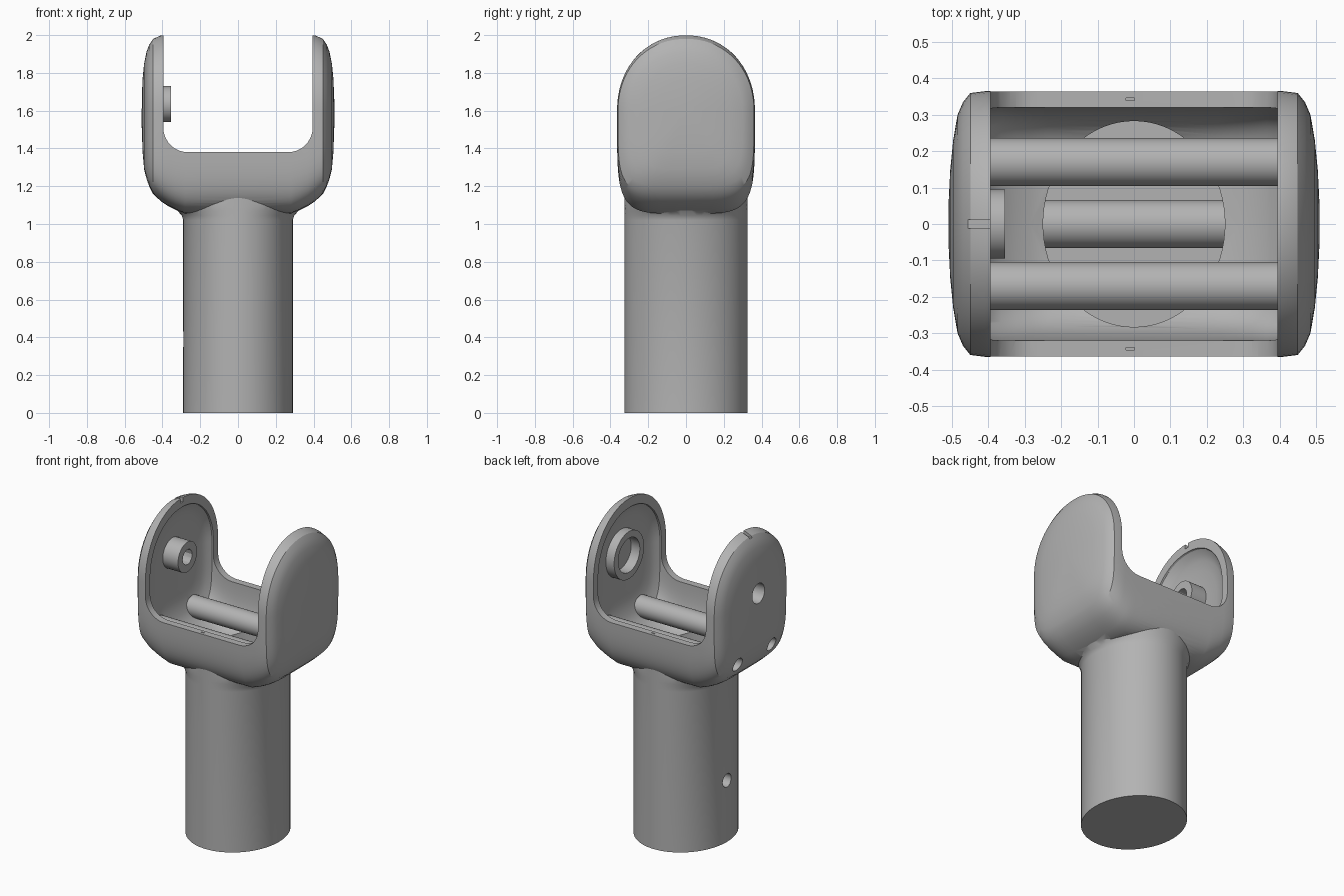
import bpy
import bmesh
from math import cos, sin, pi, radians
from mathutils import Matrix

old = bpy.data.objects.get("Cube")
if old:
    bpy.data.objects.remove(old, do_unlink=True)

grey = bpy.data.materials.new("plain grey")
grey.use_nodes = True
grey.diffuse_color = (0.45, 0.45, 0.45, 1)
grey.node_tree.nodes["Principled BSDF"].inputs["Base Color"].default_value = (0.45, 0.45, 0.45, 1)

MID = 1.6      # height of the widest part of the head
AXLE = 1.635   # height of the axle boss and socket


def to_object(bm, name):
    bmesh.ops.recalc_face_normals(bm, faces=bm.faces)
    mesh = bpy.data.meshes.new(name)
    bm.to_mesh(mesh)
    bm.free()
    ob = bpy.data.objects.new(name, mesh)
    bpy.context.collection.objects.link(ob)
    return ob


def loft(name, rings):
    """Skin closed rings of equal length and cap both ends."""
    bm = bmesh.new()
    rows = [[bm.verts.new(p) for p in ring] for ring in rings]
    n = len(rows[0])
    for a, b in zip(rows, rows[1:]):
        for i in range(n):
            j = (i + 1) % n
            bm.faces.new((a[i], a[j], b[j], b[i]))
    bm.faces.new(rows[0])
    bm.faces.new(rows[-1])
    return to_object(bm, name)


def rod(name, x0, x1, y, z, r, sides=48):
    """Cylinder lying along x."""
    bm = bmesh.new()
    place = Matrix.Translation(((x0 + x1) / 2, y, z)) @ Matrix.Rotation(pi / 2, 4, "Y")
    bmesh.ops.create_cone(bm, cap_ends=True, segments=sides, radius1=r, radius2=r,
                          depth=x1 - x0, matrix=place)
    return to_object(bm, name)


def box(name, centre, size):
    bm = bmesh.new()
    bmesh.ops.create_cube(bm, size=1, matrix=Matrix.Translation(centre) @ Matrix.Diagonal((*size, 1)))
    return to_object(bm, name)


def combine(target, tool, operation="DIFFERENCE", keep=False):
    mod = target.modifiers.new("cut", "BOOLEAN")
    mod.operation, mod.solver, mod.object = operation, "EXACT", tool
    bpy.context.view_layer.objects.active = target
    bpy.ops.object.modifier_apply(modifier=mod.name)
    if not keep:
        bpy.data.objects.remove(tool, do_unlink=True)


def section(x, w, top, bottom, n=72):
    """Egg-like cross-section: round above, squarer below."""
    ring = []
    for i in range(n):
        c, s = cos(2 * pi * i / n), sin(2 * pi * i / n)
        power, height = (2 / 2.1, top) if s >= 0 else (2 / 5, bottom)
        y = w * abs(c) ** power * (1 if c > 0 else -1)
        z = MID + height * abs(s) ** power * (1 if s > 0 else -1)
        ring.append((x, y, z))
    return ring


# Head stations: x, half width, height above and below the middle
STATIONS = [(0.28, .365, .40, .545), (0.33, .365, .40, .525), (0.37, .365, .40, .505),
            (0.41, .365, .398, .478), (0.45, .36, .38, .44), (0.47, .335, .35, .40),
            (0.485, .30, .31, .36), (0.497, .23, .25, .31), (0.505, .15, .17, .22),
            (0.51, .05, .05, .08)]


def head_shape(name, inset=0, kw=1, kt=1, kb=1):
    half = [(x - inset, w * kw, t * kt, b * kb) for x, w, t, b in STATIONS]
    both = [(-x, w, t, b) for x, w, t, b in reversed(half)] + half
    return loft(name, [section(*s) for s in both])


def ellipse(rx, ry, z, n=72):
    return [(rx * cos(2 * pi * i / n), ry * sin(2 * pi * i / n), z) for i in range(n)]


# Forked head joined to the oval handle
body = head_shape("fork_body")
handle = loft("handle", [ellipse(rx, .325, z) for rx, z in
                         ((.29, 0), (.29, 1.02), (.298, 1.045), (.32, 1.07), (.34, 1.1), (.3, 1.18))])
combine(body, handle, "UNION")

# Hollow inside of the head and handle
combine(body, head_shape("cavity", .045, .88, .885, .915))
combine(body, loft("bore", [ellipse(.25, .283, .04), ellipse(.25, .283, 1.36)]))

# Rounded opening between the two cheeks
half = [(.395 - .13 * (1 - cos(a)), 1.51 - .13 * sin(a)) for a in [pi / 2 * i / 10 for i in range(11)]]
outline = [(.395, 2.2)] + half + [(-x, z) for x, z in reversed(half)] + [(-.395, 2.2)]
combine(body, loft("opening", [[(x, y, z) for x, z in outline] for y in (-.6, .6)]))

# Cross pins, each with a screw hole from the right side
parts = [body]
for name, end, y, z, reach in (("front_pin", .44, -.17, 1.24, .6), ("back_pin", .44, .17, 1.24, .6),
                               ("handle_pin", .27, 0, .39, .4)):
    pin = rod(name, -end, end, y, z, .066)
    hole = rod("screw_hole", -reach, -.15, y, z, .042, 32)
    combine(pin, hole, keep=True)
    combine(body, hole)
    parts.append(pin)

# Right axle boss with a toothed bore and a wider outer hole
boss = rod("axle_boss", -.49, -.355, 0, AXLE, .095)
combine(boss, rod("toothed_bore", -.6, -.3, 0, AXLE, .048, 12))
outer_hole = rod("outer_hole", -.6, -.42, 0, AXLE, .062)
combine(boss, outer_hole, keep=True)
combine(body, outer_hole)
combine(body, rod("clearance", -.45, -.3, 0, AXLE, .07))
parts.append(boss)

# Left bearing ring
ring = rod("bearing_ring", .40, .48, 0, AXLE, .15, 64)
combine(ring, rod("ring_recess", .35, .466, 0, AXLE, .108, 64))
parts.append(ring)

# Index notch on the right cheek and small marks on the front and back rims
combine(body, box("notch", (-.43, 0, 2.0), (.075, .024, .06)))
for y in (-.343, .343):
    combine(body, box("rim_mark", (-.01, y, 1.38), (.024, .006, .02)))

# Finish: one colour, smooth shading with crisp edges
for ob in parts:
    ob.data.materials.clear()
    ob.data.materials.append(grey)
    for face in ob.data.polygons:
        face.material_index = 0
    bpy.ops.object.select_all(action="DESELECT")
    ob.select_set(True)
    bpy.context.view_layer.objects.active = ob
    bpy.ops.object.shade_smooth_by_angle(angle=radians(30))
